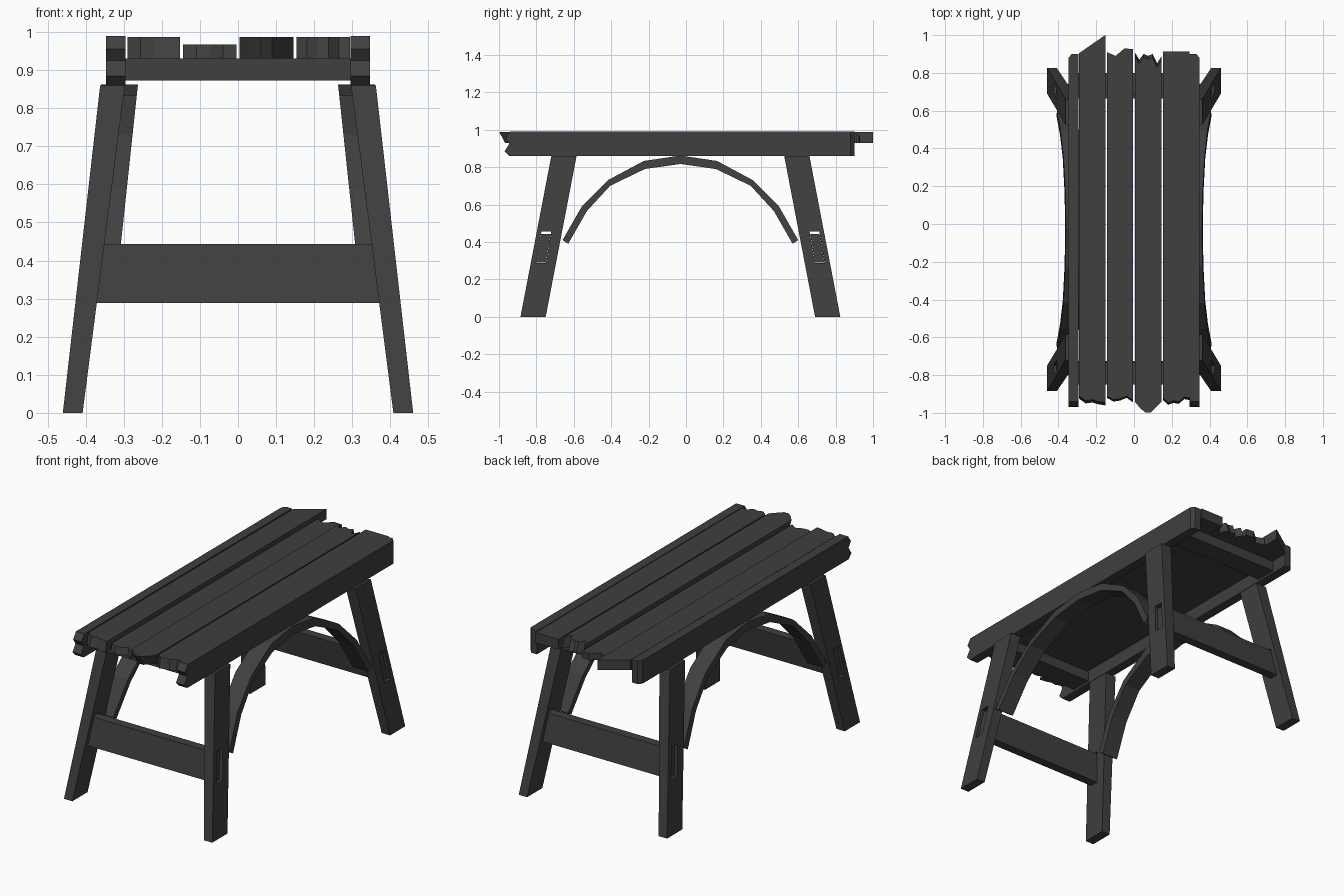
import bpy
import bmesh

cube = bpy.data.objects.get("Cube")
if cube:
    bpy.data.objects.remove(cube, do_unlink=True)

wood = bpy.data.materials.new("charcoal wood")
wood.use_nodes = True
GREY = (0.05, 0.05, 0.05, 1)
wood.diffuse_color = GREY
bsdf = wood.node_tree.nodes["Principled BSDF"]
bsdf.inputs["Base Color"].default_value = GREY
bsdf.inputs["Roughness"].default_value = 0.8

MID_Y = -0.03  # centre line of the leg frame


def loft(name, rings, y=0.0, mirror=None):
    """Join matching rings of points into a closed, flat-faced solid."""
    bm = bmesh.new()
    loops = [[bm.verts.new(p) for p in ring] for ring in rings]
    for a, b in zip(loops, loops[1:]):
        for i in range(len(a)):
            j = (i + 1) % len(a)
            bm.faces.new((a[i], a[j], b[j], b[i]))
    bm.faces.new(loops[0][::-1])
    bm.faces.new(loops[-1])
    bmesh.ops.recalc_face_normals(bm, faces=bm.faces)
    mesh = bpy.data.meshes.new(name)
    bm.to_mesh(mesh)
    bm.free()
    mesh.materials.append(wood)
    obj = bpy.data.objects.new(name, mesh)
    obj.location.y = y
    bpy.context.collection.objects.link(obj)
    if mirror:
        add_mirror(obj, mirror)
    return obj


def add_mirror(obj, axes):
    mod = obj.modifiers.new("mirror", "MIRROR")
    mod.use_axis = [a in axes for a in "xyz"]
    mod.use_mirror_merge = False


def box_ring(x0, x1, y0, y1, z):
    return [(x0, y0, z), (x1, y0, z), (x1, y1, z), (x0, y1, z)]


def plank(name, x0, x1, z0, z1, front, back, lean_front, lean_back):
    """Board with broken ends; front and back list y along the width."""
    def ring(z, df, db):
        def spread(ys, d):
            n = len(ys) - 1
            return [(x0 + (x1 - x0) * i / n, v + d, z) for i, v in enumerate(ys)]
        return spread(front, df) + spread(back, db)[::-1]
    loft(name, [ring(z0, lean_front, lean_back), ring(z1, 0, 0)])


# Seat planks with splintered ends
plank("seat_plank_right", -0.29, -0.152, 0.93, 0.987,
      [-0.91, -0.935, -0.93, -0.94, -0.945], [0.905, 1.0], -0.015, 0)
plank("seat_plank_mid_right", -0.144, -0.004, 0.93, 0.968,
      [-0.91, -0.93, -0.925, -0.91, -0.935], [0.91, 0.89, 0.93, 0.925], -0.01, 0)
plank("seat_plank_mid_left", 0.004, 0.146, 0.93, 0.987,
      [-0.94, -0.975, -0.998, -0.998, -0.97, -0.94],
      [0.89, 0.85, 0.88, 0.87, 0.88, 0.83, 0.87], 0.03, 0.02)
plank("seat_plank_left", 0.153, 0.294, 0.93, 0.987,
      [-0.92, -0.945, -0.935, -0.94, -0.915, -0.92], [0.913, 0.913], -0.012, 0)

# Side rails, notched at the front end
rail = [(-0.94, 0.99), (-0.965, 0.955), (-0.945, 0.925), (-0.97, 0.885),
        (-0.945, 0.86), (0.9, 0.86), (0.9, 0.99)]


def rail_ring(x, trim):
    return [(x, y - trim if y > 0 else y, z) for y, z in rail]


for side, s in (("left", 1), ("right", -1)):
    loft("side_rail_" + side, [rail_ring(s * 0.295, 0), rail_ring(s * 0.33, 0),
                               rail_ring(s * 0.347, 0.02)])

# Cross battens beneath the planks
for name, y0 in (("front_batten", -0.85), ("back_batten", 0.68)):
    loft(name, [box_ring(-0.295, 0.295, y0, y0 + 0.12, z) for z in (0.873, 0.93)])

# Splayed legs with a mortise through each
leg = loft("legs", [box_ring(0.408, 0.46, 0.72, 0.855, 0),
                    box_ring(0.297, 0.362, 0.555, 0.69, 0.86)], MID_Y)
cutter = loft("mortise_cutter", [box_ring(0.2, 0.6, 0.719, 0.771, 0.288),
                                 box_ring(0.2, 0.6, 0.691, 0.743, 0.455)], MID_Y)
cutter.hide_render = True
cutter.hide_viewport = True
cut = leg.modifiers.new("mortise", "BOOLEAN")
cut.operation = "DIFFERENCE"
cut.solver = "EXACT"
cut.object = cutter
add_mirror(leg, "xy")

# End stretchers, tenoned into the legs
loft("end_stretchers", [box_ring(-0.41, 0.41, 0.72, 0.77, 0.289),
                        box_ring(-0.395, 0.395, 0.694, 0.744, 0.443)], MID_Y, "y")

# Bent arch braces, leaning with the legs: outer y, z then inner y, z
half = [(0.63, 0.41, 0.6, 0.39), (0.527, 0.59, 0.5, 0.565),
        (0.388, 0.73, 0.376, 0.7), (0.196, 0.833, 0.19, 0.79),
        (0, 0.862, 0, 0.817)]
path = half + [(-a, b, -c, d) for a, b, c, d in half[-2::-1]]


def arch_ring(yo, zo, yi, zi):
    xo, xi = 0.452 - 0.107 * zo, 0.452 - 0.107 * zi
    return [(xo, yo, zo), (xo - 0.097, yo, zo), (xi - 0.097, yi, zi), (xi, yi, zi)]


loft("arch_braces", [arch_ring(*p) for p in path], MID_Y, "x")
